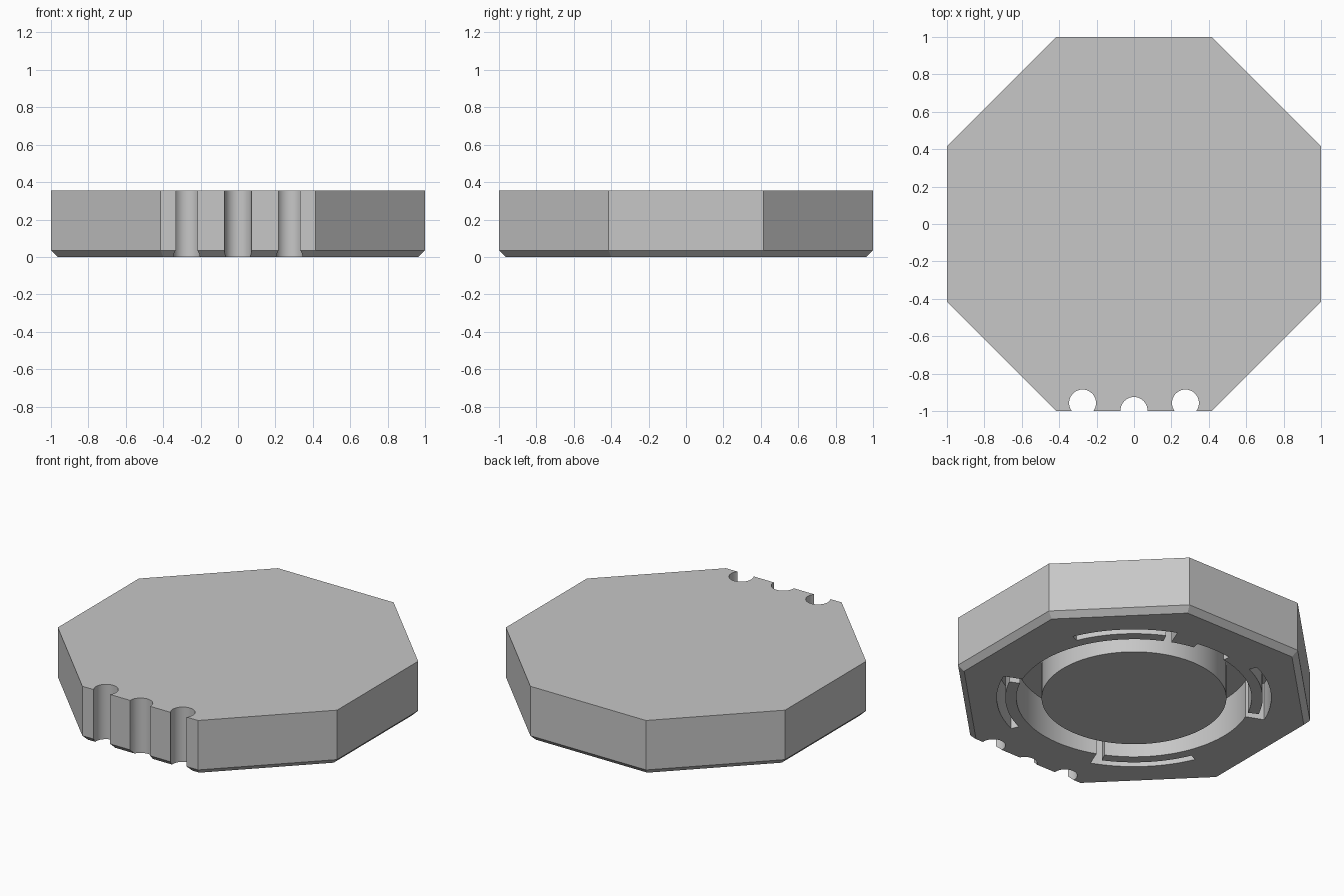
import bpy, bmesh, math
from mathutils import Vector

cube = bpy.data.objects.get("Cube")
if cube:
    bpy.data.objects.remove(cube, do_unlink=True)

HEIGHT, CHAMFER = 0.355, 0.035
DEPTH = 0.245                     # depth of the underside groove and slots
GROOVE_R, BOSS_R = 0.69, 0.542
SLOT_IN, SLOT_OUT = 0.755, 0.805

grey = bpy.data.materials.new("plain_grey")
grey.use_nodes = True
grey.diffuse_color = (0.57, 0.57, 0.57, 1)
grey.node_tree.nodes["Principled BSDF"].inputs["Base Color"].default_value = (0.57, 0.57, 0.57, 1)


def stack(name, rings):
    """Closed solid from equal-length outlines, each given as (points, z)."""
    bm = bmesh.new()
    loops = [[bm.verts.new((x, y, z)) for x, y in pts] for pts, z in rings]
    n = len(loops[0])
    bm.faces.new(loops[0][::-1])
    bm.faces.new(loops[-1])
    for a, b in zip(loops, loops[1:]):
        for i in range(n):
            j = (i + 1) % n
            bm.faces.new((a[i], a[j], b[j], b[i]))
    bmesh.ops.recalc_face_normals(bm, faces=bm.faces)
    mesh = bpy.data.meshes.new(name)
    bm.to_mesh(mesh)
    bm.free()
    mesh.materials.append(grey)
    obj = bpy.data.objects.new(name, mesh)
    bpy.context.collection.objects.link(obj)
    return obj


def arc(r, a0, a1, n):
    return [(r * math.cos(math.radians(a0 + (a1 - a0) * i / n)),
             r * math.sin(math.radians(a0 + (a1 - a0) * i / n))) for i in range(n + 1)]


def circle(r, n, cx=0.0, cy=0.0):
    return [(cx + x, cy + y) for x, y in arc(r, 0, 360, n)[:-1]]


def octagon(apothem):
    return arc(apothem / math.cos(math.pi / 8), 22.5, 382.5, 8)[:-1]


def sector(r0, r1, a0, a1, n):
    return arc(r1, a0, a1, n) + arc(r0, a1, a0, n)


def cut(target, name, pts, z0, z1):
    """Subtract a vertical prism from the target."""
    cutter = stack(name, [(pts, z0), (pts, z1)])
    mod = target.modifiers.new(name, 'BOOLEAN')
    mod.operation, mod.solver, mod.object = 'DIFFERENCE', 'EXACT', cutter
    bpy.context.view_layer.objects.active = target
    bpy.ops.object.modifier_apply(modifier=name)
    bpy.data.objects.remove(cutter, do_unlink=True)


# Octagonal body with a chamfered lower edge
body = stack("octagonal_body", [(octagon(1 - CHAMFER), 0),
                                (octagon(1), CHAMFER),
                                (octagon(1), HEIGHT)])

# Three round notches through the front edge
for x, y in ((-0.275, -0.957), (0, -0.997), (0.275, -0.957)):
    cut(body, "edge_notch", circle(0.072, 40, x, y), -0.1, HEIGHT + 0.1)

# Round recess in the underside, with a key notch at the back
cut(body, "recess", circle(GROOVE_R, 96), -0.1, DEPTH)
cut(body, "key_notch", sector(0.6, 0.735, 80.5, 99.5, 8), -0.1, DEPTH)

# Four curved slots, each opened to the recess at one end to leave a spring arm
for k in range(4):
    a = 90 * k
    cut(body, "arm_slot", sector(SLOT_IN, SLOT_OUT, a + 23.5, a + 68.5, 16), -0.1, DEPTH)
    cut(body, "arm_gap", sector(0.64, 0.78, a + 64.5, a + 68.5, 2), -0.1, DEPTH)

# Central boss filling the middle of the recess
boss = stack("central_boss", [(circle(BOSS_R, 96), 0), (circle(BOSS_R, 96), DEPTH + 0.01)])

# Smooth round walls, sharp edges elsewhere
for obj in (body, boss):
    bpy.ops.object.select_all(action='DESELECT')
    obj.select_set(True)
    bpy.context.view_layer.objects.active = obj
    bpy.ops.object.shade_smooth_by_angle(angle=math.radians(25))
